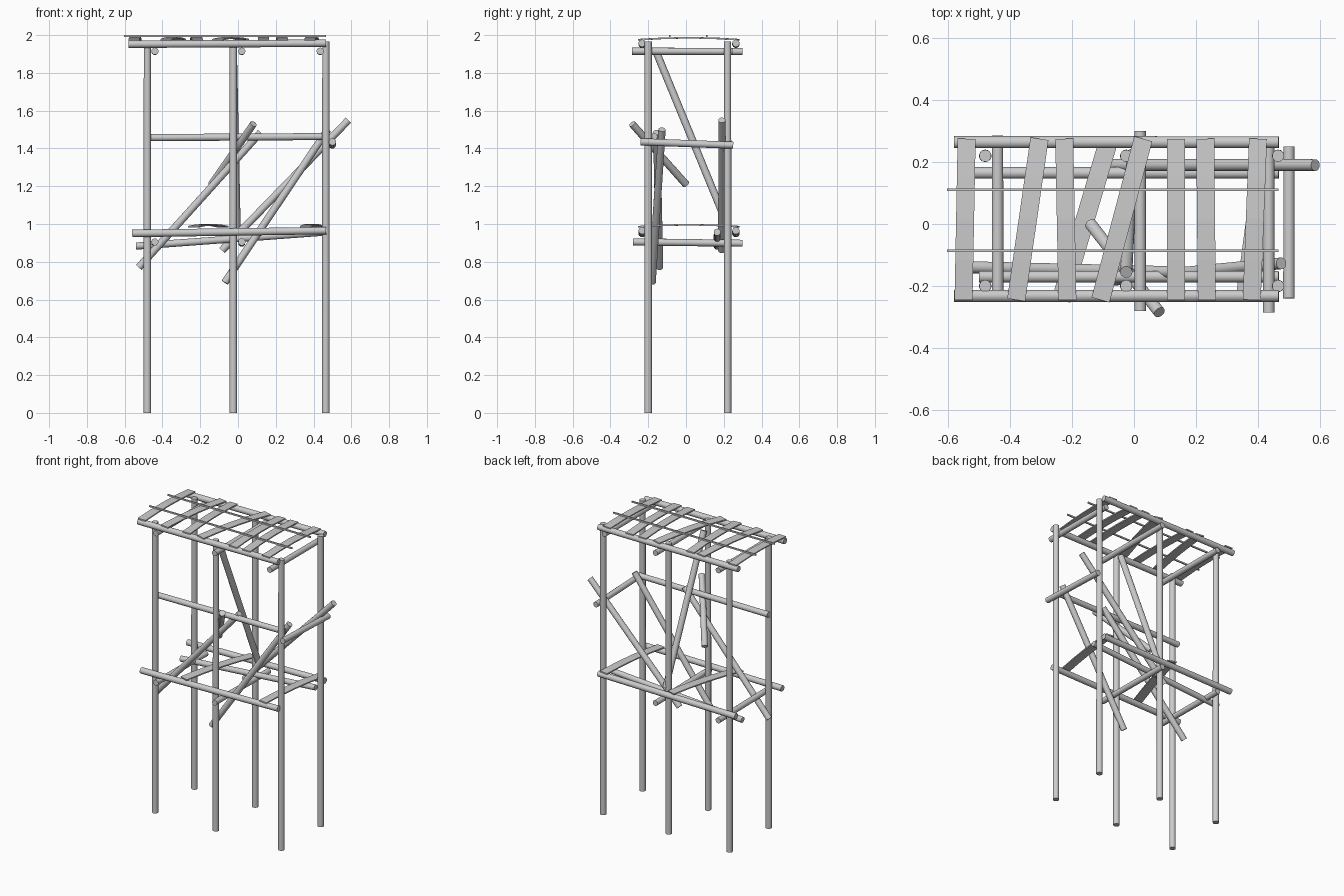
import bpy, bmesh
from mathutils import Vector

if "Cube" in bpy.data.objects:
    bpy.data.objects.remove(bpy.data.objects["Cube"])


def finish(name, bm):
    bmesh.ops.recalc_face_normals(bm, faces=bm.faces)
    me = bpy.data.meshes.new(name)
    bm.to_mesh(me)
    bm.free()
    ob = bpy.data.objects.new(name, me)
    bpy.context.collection.objects.link(ob)
    return ob


def pole(name, a, b, r=0.02):
    """Round pole between two points."""
    a, b = Vector(a), Vector(b)
    d = b - a
    bm = bmesh.new()
    bmesh.ops.create_cone(bm, cap_ends=True, segments=14, radius1=r, radius2=r * 0.97, depth=d.length)
    ob = finish(name, bm)
    ob.location = (a + b) / 2
    ob.rotation_mode = 'QUATERNION'
    ob.rotation_quaternion = d.to_track_quat('Z', 'Y')
    bpy.ops.object.select_all(action='DESELECT')
    ob.select_set(True)
    bpy.context.view_layer.objects.active = ob
    bpy.ops.object.shade_smooth_by_angle()


def plank(name, x0, x1, z, y0=-0.245, y1=0.275, w=0.058, t=0.008):
    """Thin board running front to back, slightly arched."""
    bm = bmesh.new()
    n = 4
    rings = []
    for i in range(n + 1):
        f = i / n
        x, y = x0 + (x1 - x0) * f, y0 + (y1 - y0) * f
        zz = z + 0.01 * 4 * f * (1 - f)
        rings.append([bm.verts.new((x + sx * w / 2, y - sx * (x1 - x0) * 0.06, zz + sz * t))
                      for sx, sz in ((-1, 0), (1, 0), (1, 1), (-1, 1))])
    for p, q in zip(rings, rings[1:]):
        for k in range(4):
            bm.faces.new((p[k], p[(k + 1) % 4], q[(k + 1) % 4], q[k]))
    bm.faces.new(rings[0])
    bm.faces.new(rings[-1])
    finish(name, bm)


# upright posts
for side, y in (("front", -0.2), ("back", 0.22)):
    for pos, x in (("left", -0.48), ("middle", -0.025), ("right", 0.465)):
        pole(f"{side}_{pos}_post", (x, y, 0), (x, y, 1.965))

# long rails of the upper and lower platforms
for side, y in (("front", -0.232), ("back", 0.264)):
    pole(f"{side}_top_rail", (-0.58, y, 1.952), (0.467, y, 1.957))
    pole(f"{side}_lower_rail", (-0.56, y, 0.95), (0.467, y, 0.965))

# cross beams under the platforms
for pos, x, y0, y1 in (("left", -0.44, -0.25, 0.285), ("middle", 0.02, -0.28, 0.3),
                       ("right", 0.435, -0.285, 0.25)):
    pole(f"top_{pos}_cross_beam", (x, y0, 1.915), (x, y1, 1.913), 0.019)
    if pos != "right":
        pole(f"lower_{pos}_cross_beam", (x, y0, 0.905), (x, y1, 0.898), 0.019)

# loose braces and middle bars
pole("front_middle_bar", (-0.5, -0.17, 1.457), (0.467, -0.17, 1.463), 0.019)
pole("back_low_bar", (-0.54, 0.165, 0.883), (0.467, 0.165, 0.957), 0.019)
pole("right_middle_bar", (0.5, -0.24, 1.435), (0.5, 0.25, 1.417), 0.019)
pole("front_left_brace", (-0.525, -0.14, 0.77), (0.12, -0.155, 1.485))
pole("front_right_brace", (-0.07, -0.18, 0.69), (0.475, -0.127, 1.5))
pole("back_right_brace", (-0.085, 0.19, 0.86), (0.585, 0.19, 1.55))
pole("short_slanted_brace", (-0.14, 0.0, 1.21), (0.082, -0.285, 1.53))
pole("inner_cross_brace", (-0.025, -0.155, 1.905), (-0.005, 0.225, 0.98))

# roof planks
for i, (x0, x1) in enumerate(((-0.55, -0.54), (-0.38, -0.305), (-0.215, -0.225), (-0.108, 0.03),
                              (0.135, 0.135), (0.235, 0.23), (0.38, 0.4))):
    plank(f"roof_plank_{i + 1}", x0, x1, 1.972)

# remaining planks of the lower platform
plank("lower_plank_left", -0.235, -0.08, 0.982)
plank("lower_plank_right", 0.357, 0.425, 0.982)

# thin battens lying across the roof
for i, y in enumerate((-0.087, 0.11)):
    bm = bmesh.new()
    bmesh.ops.create_cube(bm, size=1)
    bmesh.ops.scale(bm, vec=(1.07, 0.008, 0.01), verts=bm.verts)
    ob = finish(f"roof_batten_{i + 1}", bm)
    ob.location = (-0.068, y, 1.995)
